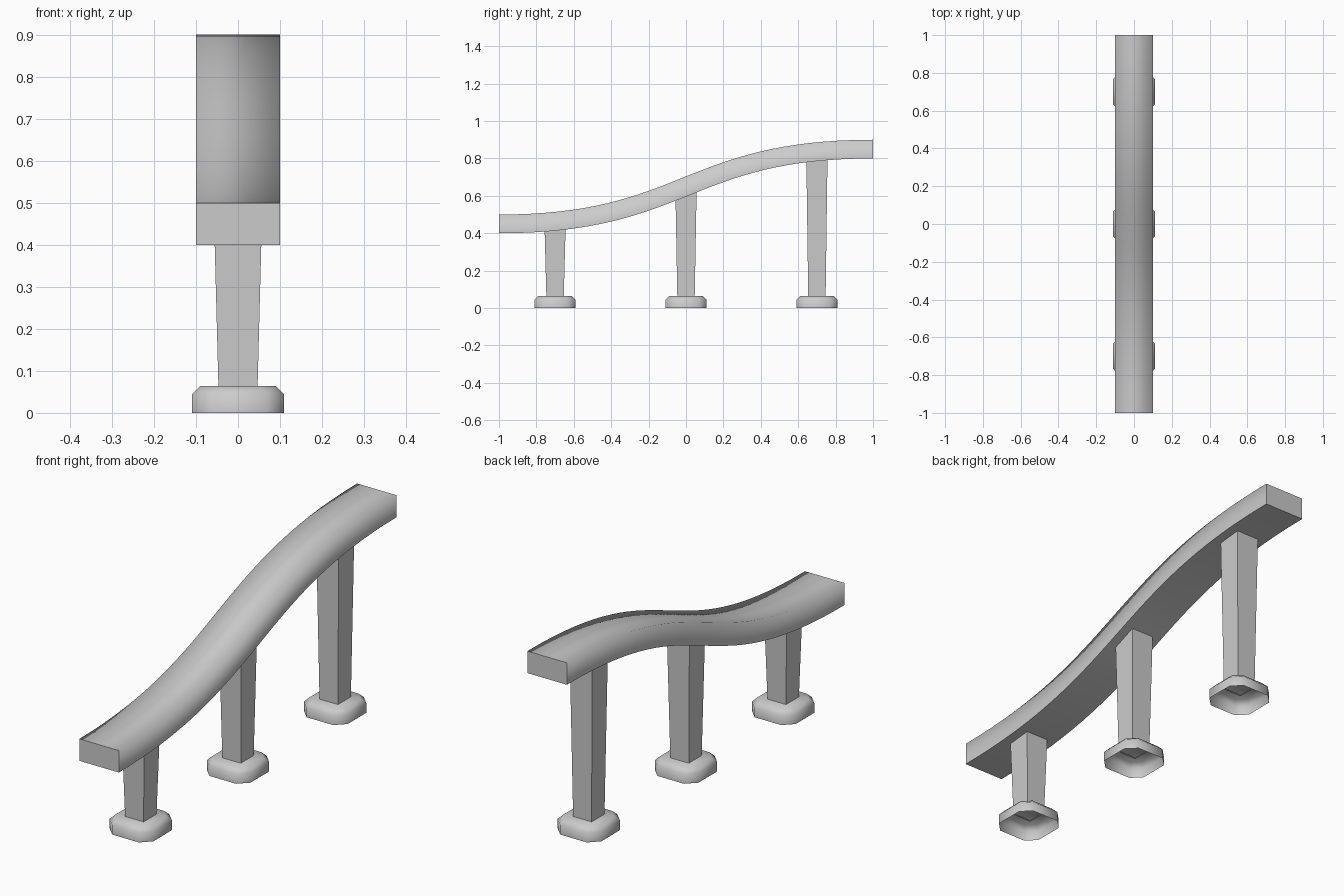
import bpy, bmesh
from mathutils import Vector

if "Cube" in bpy.data.objects:
    bpy.data.objects.remove(bpy.data.objects["Cube"])


def finish(name, bm):
    bmesh.ops.recalc_face_normals(bm, faces=bm.faces)
    mesh = bpy.data.meshes.new(name)
    bm.to_mesh(mesh)
    bm.free()
    obj = bpy.data.objects.new(name, mesh)
    bpy.context.collection.objects.link(obj)
    return obj


def bridge(bm, a, b, smooth):
    n = len(a)
    return [bm.faces.new((a[i], a[(i + 1) % n], b[(i + 1) % n], b[i])) for i in range(n)]


def path(t):
    # S-shaped centre line (y, z) with level ends, and its normal
    y, z = t**3 - (1 - t)**3, 0.45 + 0.4 * (3 * t * t - 2 * t**3)
    d = Vector((3 * t * t + 3 * (1 - t)**2, 2.4 * t * (1 - t))).normalized()
    return Vector((y, z)), Vector((-d.y, d.x))


# Curved beam: rectangle swept along the path
def build_beam(w=0.1, h=0.05, steps=32):
    bm = bmesh.new()
    rings = []
    for i in range(steps + 1):
        p, n = path(i / steps)
        ring = []
        for x, s in ((-w, -h), (w, -h), (w, h), (-w, h)):
            q = p + n * s
            ring.append(bm.verts.new((x, q.x, q.y)))
        rings.append(ring)
    for a, b in zip(rings, rings[1:]):
        faces = bridge(bm, a, b, True)
        for f in faces:
            f.smooth = True
        # crisp edges around the underside
        for e in faces[0].edges:
            if abs(e.verts[0].co.x - e.verts[1].co.x) < 1e-6:
                e.smooth = False
    for ring in (rings[0], rings[-1]):
        f = bm.faces.new(ring)
        for e in f.edges:
            e.smooth = False
    finish("beam", bm)


# Tapered square leg
def build_leg(name, y, top):
    bm = bmesh.new()
    rings = [[bm.verts.new((sx * r, y + sy * r, z)) for sx, sy in
              ((-1, -1), (1, -1), (1, 1), (-1, 1))]
             for r, z in ((0.0465, 0.06), (0.057, top))]
    bridge(bm, *rings, False)
    bm.faces.new(rings[1])
    finish(name, bm)


# Foot: chamfered octagonal cap, open underneath, smooth shaded
def build_foot(name, y):
    bm = bmesh.new()
    rings = []
    for r, c, z in ((0.11, 0.043, 0), (0.11, 0.043, 0.044), (0.09, 0.036, 0.064)):
        k = r - c
        pts = ((-k, -r), (k, -r), (r, -k), (r, k), (k, r), (-k, r), (-r, k), (-r, -k))
        rings.append([bm.verts.new((px, y + py, z)) for px, py in pts])
    for a, b in zip(rings, rings[1:]):
        bridge(bm, a, b, True)
    bm.faces.new(rings[-1])
    for f in bm.faces:
        f.smooth = True
    finish(name, bm)


build_beam()
for label, y, top in (("front", -0.7, 0.46), ("middle", 0.0, 0.645), ("back", 0.7, 0.83)):
    build_leg(label + "_leg", y, top)
    build_foot(label + "_foot", y)
